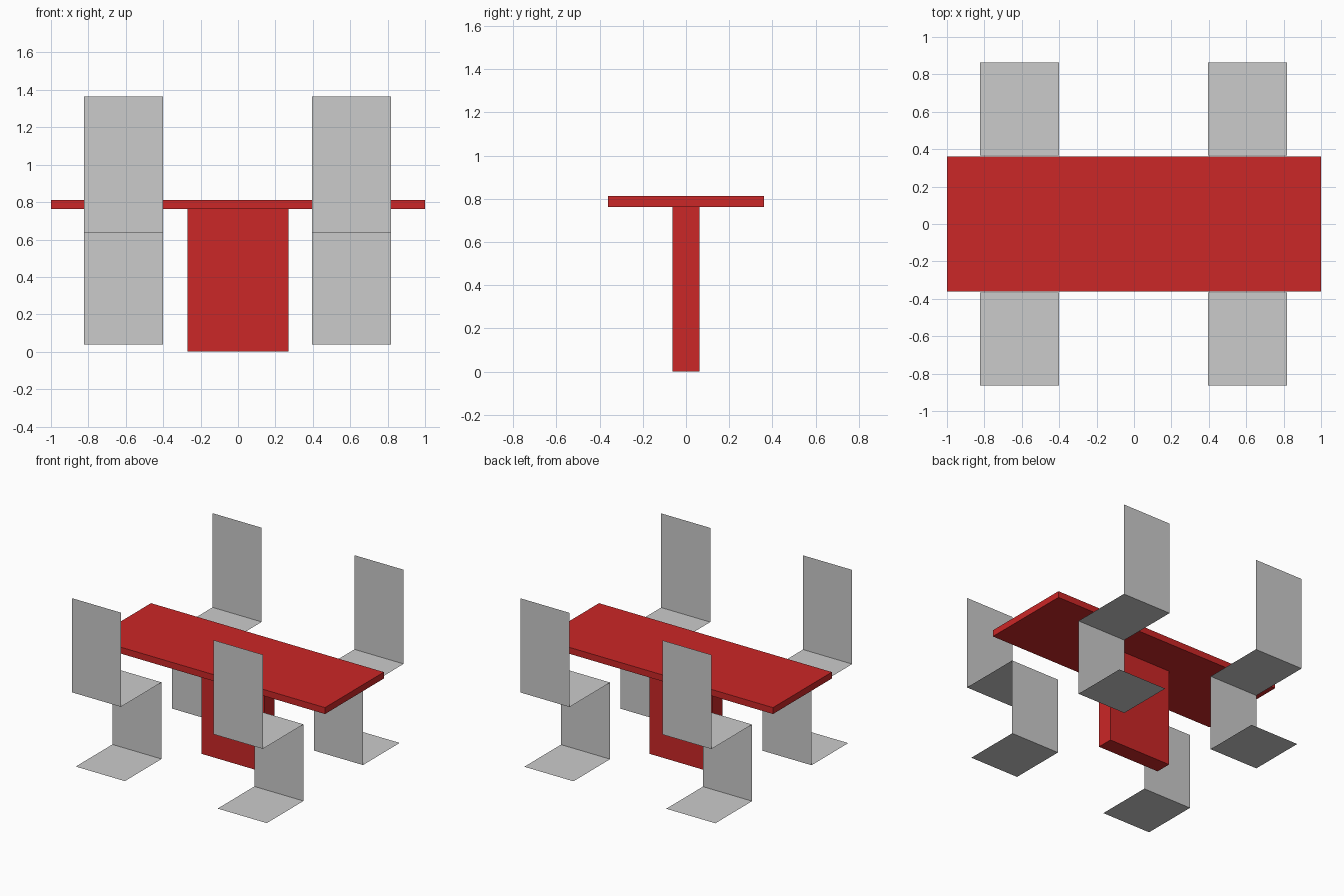
import bpy
import bmesh
from mathutils import Matrix

if "Cube" in bpy.data.objects:
    bpy.data.objects.remove(bpy.data.objects["Cube"])

red = bpy.data.materials.new("red")
red.diffuse_color = (0.6, 0.02, 0.02, 1)
red.use_nodes = True
red.node_tree.nodes["Principled BSDF"].inputs["Base Color"].default_value = red.diffuse_color


def finish(name, bm):
    mesh = bpy.data.meshes.new(name)
    bm.to_mesh(mesh)
    bm.free()
    obj = bpy.data.objects.new(name, mesh)
    bpy.context.collection.objects.link(obj)
    return obj


def box(name, size, z_mid):
    bm = bmesh.new()
    bmesh.ops.create_cube(bm, size=1, matrix=Matrix.Translation((0, 0, z_mid)) @ Matrix.Diagonal((*size, 1)))
    finish(name, bm).data.materials.append(red)


# Table: long top on a slab pedestal
box("table_top", (2.0, 0.722, 0.05), 0.787)
box("table_pedestal", (0.542, 0.126, 0.762), 0.381)

# Chair side profile (y, z): backrest, seat, front panel, foot
PROFILE = [(0.863, 1.366), (0.863, 0.635), (0.365, 0.635), (0.365, 0.04), (0.815, 0.04)]
WIDTH = 0.422


def chair(name, x_mid, side):
    # Thin folded sheet: extrude the profile line across the width
    bm = bmesh.new()
    verts = [bm.verts.new((x_mid - WIDTH / 2, side * y, z)) for y, z in PROFILE]
    edges = [bm.edges.new(pair) for pair in zip(verts, verts[1:])]
    new = bmesh.ops.extrude_edge_only(bm, edges=edges)["geom"]
    bmesh.ops.translate(bm, vec=(WIDTH, 0, 0), verts=[g for g in new if isinstance(g, bmesh.types.BMVert)])
    # Seat faces up
    bm.normal_update()
    seat = next(f for f in bm.faces if abs(f.calc_center_median().z - 0.635) < 0.01)
    if seat.normal.z < 0:
        bmesh.ops.reverse_faces(bm, faces=bm.faces[:])
    finish(name, bm)


for side, row in ((-1, "front"), (1, "back")):
    for x_mid, end in ((-0.612, "left"), (0.607, "right")):
        chair(f"chair_{row}_{end}", x_mid, side)
